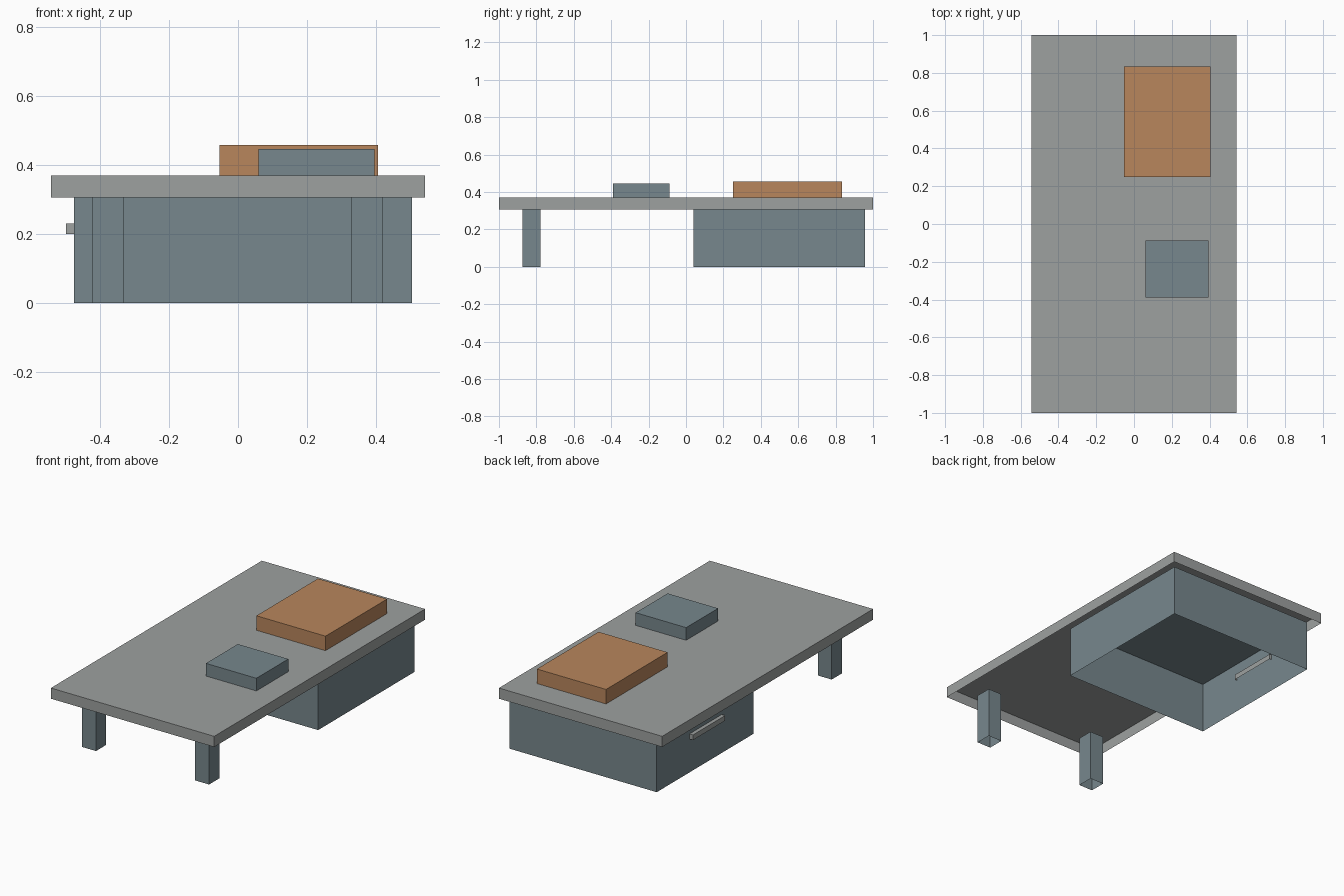
import bpy
import bmesh

default = bpy.data.objects.get("Cube")
if default:
    bpy.data.objects.remove(default, do_unlink=True)


def make_material(name, rgb):
    mat = bpy.data.materials.new(name)
    mat.use_nodes = True
    color = (*rgb, 1.0)
    mat.diffuse_color = color
    mat.node_tree.nodes["Principled BSDF"].inputs["Base Color"].default_value = color
    return mat


grey = make_material("warm_grey", (0.34, 0.355, 0.35))
slate = make_material("slate_blue", (0.184, 0.242, 0.266))
tan = make_material("tan_orange", (0.479, 0.238, 0.107))


def open_box(name, xs, ys, zs, mat):
    """Box spanning the given ranges, hollow and open underneath."""
    bm = bmesh.new()
    bmesh.ops.create_cube(bm, size=1)
    for v in bm.verts:
        v.co = [r[int(c > 0)] for r, c in zip((xs, ys, zs), v.co)]
    bm.normal_update()
    under = [f for f in bm.faces if f.normal.z < -0.5]
    bmesh.ops.delete(bm, geom=under, context='FACES_ONLY')
    mesh = bpy.data.meshes.new(name)
    bm.to_mesh(mesh)
    bm.free()
    mesh.materials.append(mat)
    obj = bpy.data.objects.new(name, mesh)
    bpy.context.collection.objects.link(obj)
    return obj


UNDER, TOP = 0.306, 0.37

# Desk top and the cabinet that carries its back end
open_box("table_top", (-0.542, 0.542), (-1, 1), (UNDER, TOP), grey)
open_box("cabinet", (-0.475, 0.504), (0.04, 0.956), (0, UNDER), slate)

# Drawer handle set through the cabinet side
open_box("drawer_handle", (-0.498, -0.46), (0.34, 0.645), (0.2, 0.231), grey)

# Pair of front legs
for side, x in (("right", -0.377), ("left", 0.374)):
    open_box(f"front_leg_{side}", (x - 0.046, x + 0.046),
             (-0.874, -0.777), (0, UNDER), slate)

# Boxes lying on the desk
open_box("large_box", (-0.053, 0.406), (0.25, 0.834), (TOP, 0.457), tan)
open_box("small_box", (0.06, 0.395), (-0.39, -0.087), (TOP, 0.446), slate)
